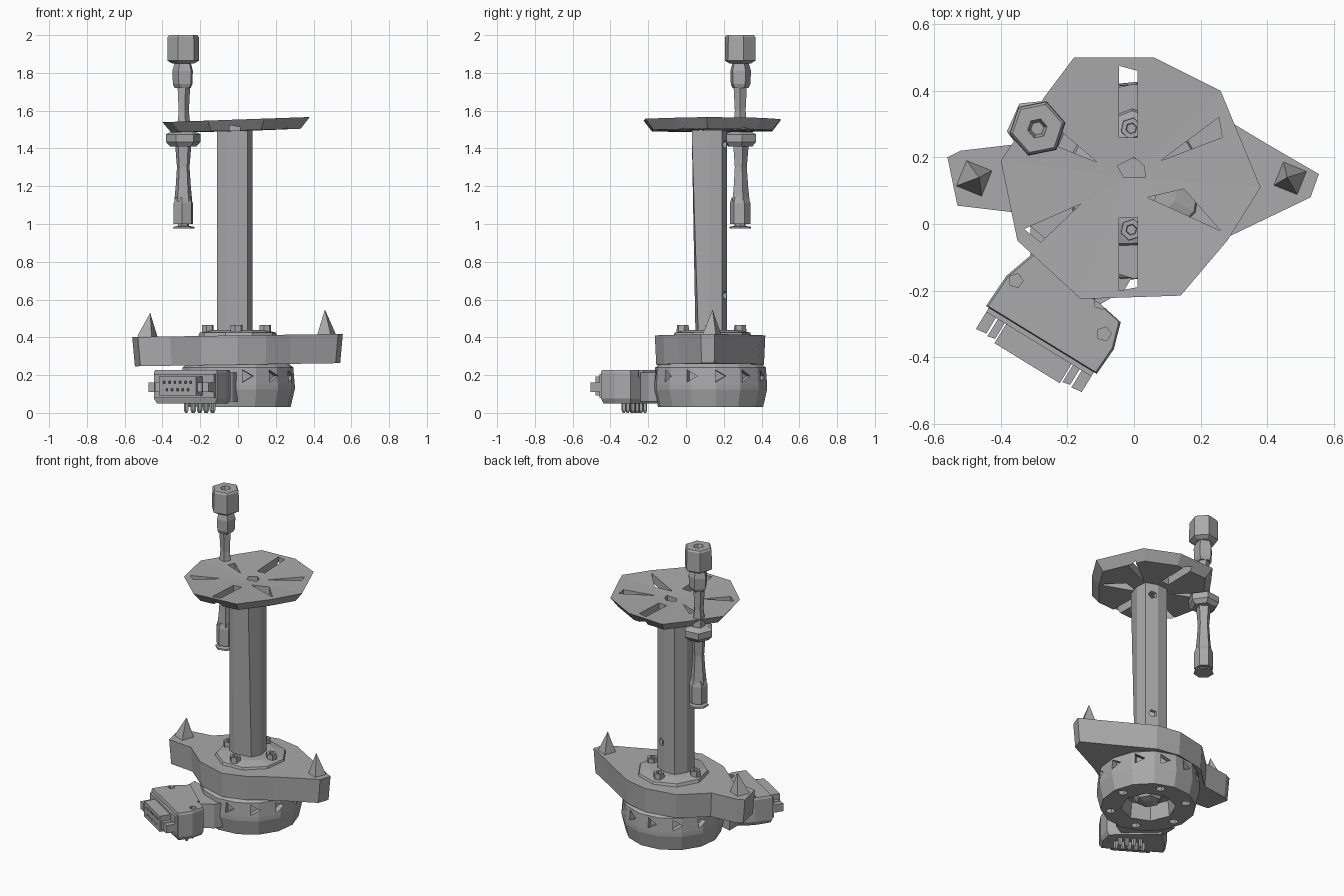
import bpy, bmesh, math
from mathutils import Vector, Matrix

if "Cube" in bpy.data.objects:
    bpy.data.objects.remove(bpy.data.objects["Cube"], do_unlink=True)

grey = bpy.data.materials.new("plain_grey")
grey.use_nodes = True
grey.diffuse_color = (0.4, 0.4, 0.4, 1)
grey.node_tree.nodes["Principled BSDF"].inputs["Base Color"].default_value = (0.4, 0.4, 0.4, 1)


def loft(name, rings, closed=False):
    """Skin a stack of rings; a one-point ring makes a tip; closed joins last to first."""
    bm = bmesh.new()
    loops = [[bm.verts.new(p) for p in ring] for ring in rings]
    pairs = list(zip(loops, loops[1:]))
    if closed:
        pairs.append((loops[-1], loops[0]))
    for a, b in pairs:
        n = max(len(a), len(b))
        for i in range(n):
            j = (i + 1) % n
            if len(a) == 1:
                bm.faces.new((a[0], b[j], b[i]))
            elif len(b) == 1:
                bm.faces.new((a[i], a[j], b[0]))
            else:
                bm.faces.new((a[i], a[j], b[j], b[i]))
    if not closed:
        for end in (loops[0], loops[-1]):
            if len(end) > 2:
                bm.faces.new(end)
    bmesh.ops.recalc_face_normals(bm, faces=bm.faces)
    mesh = bpy.data.meshes.new(name)
    bm.to_mesh(mesh)
    bm.free()
    mesh.materials.append(grey)
    ob = bpy.data.objects.new(name, mesh)
    bpy.context.scene.collection.objects.link(ob)
    return ob


def outline(pts, z, scale=1, centre=(0, 0), tilt=0):
    cx, cy = centre
    return [(cx + (x - cx) * scale, cy + (y - cy) * scale, z + tilt * x) for x, y in pts]


def circle(x, y, z, r, n, turn=0):
    return [(x + r * math.cos(turn + math.tau * i / n),
             y + r * math.sin(turn + math.tau * i / n), z) for i in range(n)]


def turned(name, x, y, profile, n, turn=0, closed=False):
    return loft(name, [circle(x, y, z, r, n, turn) if r else [(x, y, z)]
                       for r, z in profile], closed)


def cut(target, cutters):
    """Subtract cutters from a part and discard them."""
    for c in cutters:
        c.hide_render = True
        mod = target.modifiers.new("cut", "BOOLEAN")
        mod.operation, mod.solver, mod.object = "DIFFERENCE", "EXACT", c
    graph = bpy.context.evaluated_depsgraph_get()
    mesh = bpy.data.meshes.new_from_object(target.evaluated_get(graph))
    target.modifiers.clear()
    target.data = mesh
    for c in cutters:
        bpy.data.objects.remove(c, do_unlink=True)


def prism(name, pts, low, high):
    return loft(name, [outline(pts, low), outline(pts, high)])


AXIS = (-0.02, 0.14)

# Slotted top disc
rim = [(-.18, .5), (.06, .5), (.26, .4), (.38, .11), (.28, -.05),
       (.14, -.215), (-.16, -.225), (-.35, -.05), (-.4, .19), (-.27, .38)]
disc = loft("top_disc", [
    [(*AXIS, 1.49)],
    outline(rim, 1.495, .88, AXIS, .025),
    outline(rim, 1.553, 1, AXIS, .035),
    [(*AXIS, 1.535)]])
slots = [
    [(-.045, .26), (.01, .26), (.01, .46), (-.045, .475)],
    [(-.045, -.2), (.01, -.19), (.01, .02), (-.045, .02)],
    [(.08, .19), (.265, .26), (.255, .32)],
    [(.04, .08), (.26, -.02), (.15, .105)],
    [(-.33, -.015), (-.28, -.055), (-.16, .06)],
    [(-.235, .235), (-.11, .185), (-.215, .275)],
    [(-.05, .175), (-.03, .14), (.035, .14), (.03, .175), (0, .2)]]
cut(disc, [prism("slot_cutter", s, 1.3, 1.7) for s in slots])

# Hollow column, drilled twice at the back
foot = [(-.11, .07), (-.06, .05), (.05, .065), (.078, .12), (.07, .19),
        (0, .218), (-.07, .215), (-.112, .15)]
head = [(x, .03 if y < .068 else y) for x, y in foot]
column = loft("column", [outline(foot, .42), outline(head, 1.51),
                         outline(head, 1.51, .75, AXIS), outline(foot, .42, .75, AXIS)], True)
holes = []
for z in (.62, 1.42):
    hole = turned("hole_cutter", 0, 0, [(.025, -.05), (.025, .05)], 5)
    hole.data.transform(Matrix.Translation((.03, .21, z)) @ Matrix.Rotation(math.pi / 2, 4, "X"))
    holes.append(hole)
cut(column, holes)

# Column flange with four bolts
turned("column_flange", .0, .135, [(.215, .40), (.205, .425), (.14, .44)], 9, .2)
for i in range(4):
    a = i * math.pi / 2
    bx, by = -.008 + .152 * math.cos(a), .135 + .152 * math.sin(a)
    turned("flange_bolt", bx, by, [(.034, .41), (.032, .465), (.017, .465), (.015, .448)], 6, .3)

# Two-armed platform
wing = [(-.56, .2), (-.53, .055), (-.36, .035), (-.2, -.1), (0, -.165), (.15, -.12),
        (.28, -.04), (.53, .08), (.555, .15), (.4, .24), (.3, .3), (.15, .39),
        (0, .42), (-.2, .38), (-.35, .24), (-.52, .22)]
loft("platform", [outline(wing, .255, .975, (0, .13), .015), outline(wing, .41, 1, (0, .13), .015)])

# Pointed markers on the arm tips
for x, tip, top in ((-.48, -.465, .53), (.47, .46, .547)):
    base = circle(x, .137, .405, .058, 4, .4)
    loft("arm_marker", [base, [(tip, .14, top)]])

# Base drum, hollow underneath, with pockets round the wall
drum = turned("base_drum", 0, .13, [
    (.17, .03), (.28, .03), (.302, .125), (.302, .15), (.295, .24), (.27, .26),
    (0, .26)], 14, .1)
bm = bmesh.new()
bm.from_mesh(drum.data)
bmesh.ops.recalc_face_normals(bm, faces=bm.faces)
bm.to_mesh(drum.data)
bm.free()
cutters = [turned("recess_cutter", 0, .13, [(.17, -.05), (.15, .13)], 8)]
for i in range(12):
    a = math.tau * i / 12 + .15
    d = Vector((math.cos(a), math.sin(a), 0))
    if i not in (7, 8):
        pocket = turned("pocket_cutter", 0, 0, [(.038, -.035), (.038, .05)], 3)
        pocket.data.transform(Matrix.Translation(Vector((0, .13, .195)) + d * .295)
                              @ d.to_track_quat("Z", "Y").to_matrix().to_4x4())
        cutters.append(pocket)
    if i % 2 == 0:
        cutters.append(turned("screw_hole_cutter", d.x * .225, .13 + d.y * .225,
                              [(.028, -.02), (.028, .07)], 5))
cut(drum, cutters)
turned("drum_boss", 0, .13, [(.11, .14), (.07, .07), (.03, .06)], 6)

# Connector housing; local x runs along its face, local -y points outward
place = Matrix.Translation((-.278, -.348, 0)) @ Matrix.Rotation(math.radians(-31.5), 4, "Z")


def housed(ob):
    ob.data.transform(place)
    return ob


body = [(-.195, 0), (.195, 0), (.2, .09), (.175, .17), (-.15, .23), (-.19, .11)]
housing = housed(loft("connector_housing", [outline(body, .05, .93, (0, .1)), outline(body, .075),
                                            outline(body, .215), outline(body, .228, .97, (0, .1))]))
cut(housing, [turned("top_hole_cutter", x, y, [(.022, .19), (.022, .3)], 5)
              for x, y in ((-.355, -.17), (-.09, -.33), (-.1, -.235))])
prism("housing_neck", [(-.31, 0), (-.31, -.14), (-.1, -.24), (-.03, -.2), (.03, -.1)], .06, .215)

# Connector plug with two rows of contacts and side screws
plate = [(-.185, -.015), (.185, -.015), (.185, .02), (-.185, .02)]
housed(prism("connector_plate", plate, .08, .205))
plug = [(-.115, -.082), (.115, -.082), (.115, .02), (-.115, .02)]
plug_body = housed(prism("connector_plug", plug, .092, .192))
contacts = []
for row, count in ((.122, 5), (.162, 6)):
    for i in range(count):
        x = (i - (count - 1) / 2) * .033
        sq = [(x - .006, -.1), (x + .006, -.1), (x + .006, -.06), (x - .006, -.06)]
        contacts.append(housed(prism("contact_cutter", sq, row - .006, row + .006)))
cut(plug_body, contacts)
for side in (-1, 1):
    for off, w in ((.168, .017), (.132, .012)):
        x = side * off
        post = [(x - w, -.075), (x + w, -.07), (x + w, .01), (x - w, .01)]
        housed(prism("plug_screw", post, .11, .16))

# Solder pins under the housing
for row, count in ((.09, 5), (.135, 4)):
    for i in range(count):
        housed(turned("solder_pin", (i - (count - 1) / 2) * .04 + .03, row,
                      [(.006, 0), (.013, .015), (.013, .07)], 5))

# Tall rod passing through the disc
MAST = (-.29, .287)
turned("mast_head", *MAST, [(.06, 1.85), (.086, 1.865), (.084, 1.99), (.076, 2.0), (.03, 2.0), (.02, 1.97)], 6, .2)
turned("mast_collar", *MAST, [(.045, 1.72), (.055, 1.74), (.058, 1.81), (.045, 1.855)], 5, .5)
turned("mast_upper_rod", *MAST, [(.042, 1.48), (.03, 1.6), (.037, 1.73)], 5)
turned("mast_clamp", *MAST, [(.07, 1.41), (.092, 1.435), (.092, 1.475), (.06, 1.49)], 6, .1)
turned("mast_lower_rod", *MAST, [(.05, 1.12), (.042, 1.2), (.035, 1.3), (.045, 1.42)], 5, .3)
turned("mast_grip", *MAST, [(.055, 1.0), (.055, 1.11), (.045, 1.14)], 6, .4)
turned("mast_foot", *MAST, [(.06, .975), (.058, .985), (.03, .99), (.03, 1.01)], 7)
